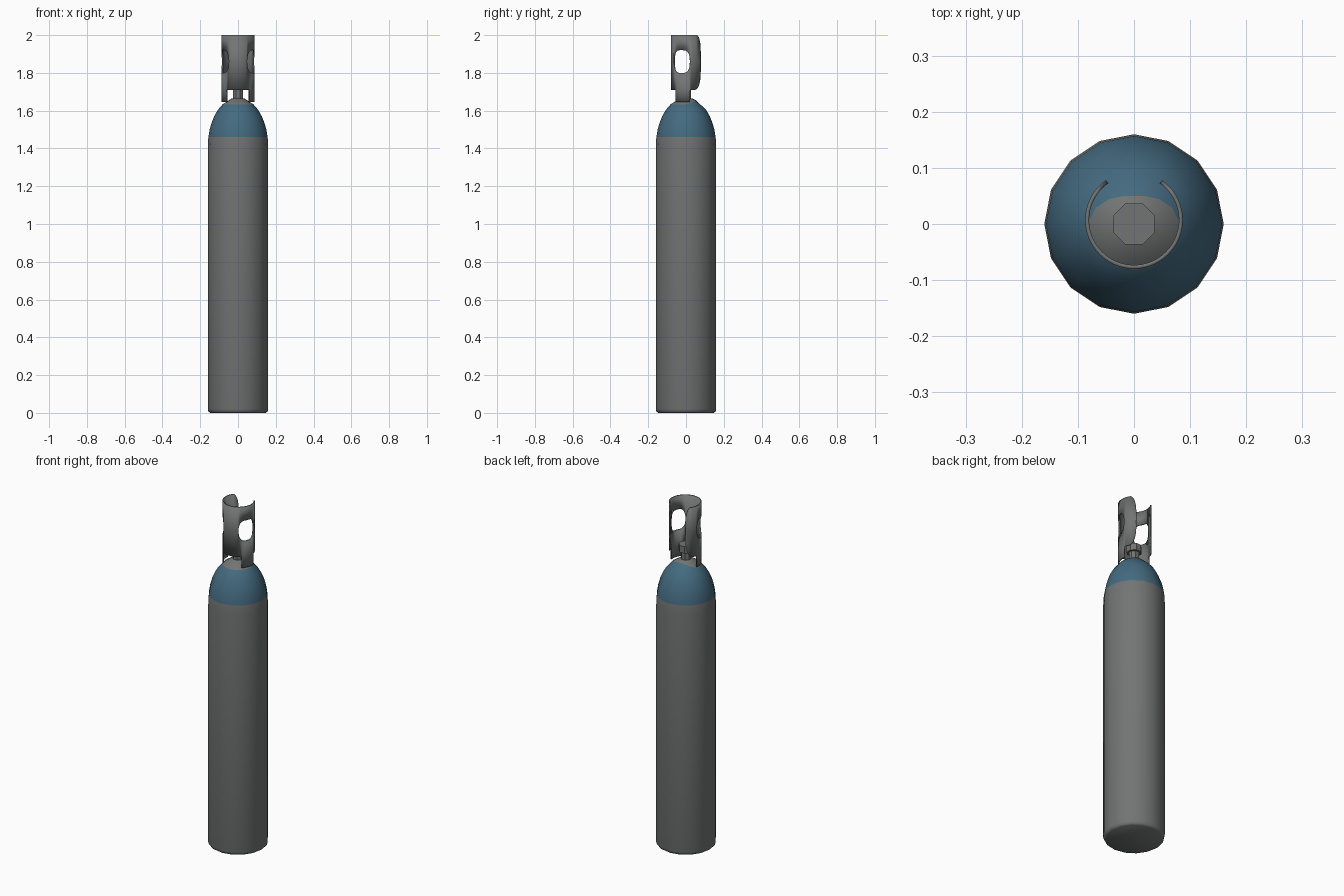
import bpy, bmesh
from math import sin, cos, radians, sqrt, pi

if "Cube" in bpy.data.objects:
    bpy.data.objects.remove(bpy.data.objects["Cube"])


def material(name, rgb):
    m = bpy.data.materials.new(name)
    m.use_nodes = True
    m.diffuse_color = (*rgb, 1)
    m.node_tree.nodes["Principled BSDF"].inputs["Base Color"].default_value = (*rgb, 1)
    return m


GREY = material("steel grey", (0.17, 0.178, 0.176))
BLUE = material("shoulder blue", (0.058, 0.145, 0.215))


def finish(name, bm, mats, angle=40):
    bmesh.ops.remove_doubles(bm, verts=bm.verts, dist=0.0001)
    bmesh.ops.recalc_face_normals(bm, faces=bm.faces)
    me = bpy.data.meshes.new(name)
    bm.to_mesh(me)
    bm.free()
    for m in mats:
        me.materials.append(m)
    ob = bpy.data.objects.new(name, me)
    bpy.context.collection.objects.link(ob)
    bpy.ops.object.select_all(action='DESELECT')
    ob.select_set(True)
    bpy.context.view_layer.objects.active = ob
    bpy.ops.object.shade_smooth_by_angle(angle=radians(angle))
    return ob


def lathe(name, rings, sides, mats, turn=0.0, angle=40):
    """Rings are (radius or radius function, height or height function, material)."""
    bm = bmesh.new()
    loops = []
    for rad, height, _ in rings:
        loop = []
        for i in range(sides):
            a = 2 * pi * i / sides + turn
            r = rad(a) if callable(rad) else rad
            z = height(r) if callable(height) else height
            loop.append(bm.verts.new((r * cos(a), r * sin(a), z)))
        loops.append(loop)
    for (lo, hi), ring in zip(zip(loops, loops[1:]), rings):
        for i in range(sides):
            j = (i + 1) % sides
            bm.faces.new((lo[i], lo[j], hi[j], hi[i])).material_index = ring[2]
    bm.faces.new(loops[0][::-1]).material_index = rings[0][2]
    bm.faces.new(loops[-1]).material_index = rings[-1][2]
    return finish(name, bm, mats, angle)


# Cylinder with a domed shoulder; the bare crown patch is narrower at the back
R, SPRING, RISE = 0.16, 1.41, 0.26


def dome(r):
    return SPRING + RISE * sqrt(max(0, 1 - (r / R) ** 2))


def crown(a):
    return 0.082 - 0.032 * max(0, sin(a)) ** 1.5


rings = [(0.147, 0, 0), (0.156, 0.006, 0), (R, 0.02, 0), (R, SPRING, 0), (0.157, 1.46, 1)]
rings += [(r, dome, 1) for r in (0.15, 0.14, 0.125, 0.105)]
rings += [(crown, dome, 0), (0.035, dome, 0), (0.01, dome, 0)]
lathe("cylinder_body", rings, 16, [GREY, BLUE], angle=60)

# Valve: narrow neck under an eight-sided cap
lathe("valve_neck", [(0.028, 1.65, 0), (0.028, 1.715, 0)], 8, [GREY], pi / 8)
lathe("valve_cap", [(0.04, 1.71, 0), (0.04, 1.75, 0)], 8, [GREY], pi / 8)

# Guard collar: a curved sheet, open at the back, with a handle hole and foot each side
CR, CY, MID = 0.087, 0.007, 1.86
HOLE, FOOT, END = (-56, 10), (-45, 10), 55


def hole(a):
    t = (2 * a - HOLE[0] - HOLE[1]) / (HOLE[1] - HOLE[0])
    return 0.06 * sqrt(max(0, 1 - t ** 4))


def rounding(a, start, depth):
    t = max(0, (a - start) / (END - start))
    return depth * (1 - sqrt(max(0, 1 - t * t)))


def top(a):
    return 2.0 - rounding(a, 35, 0.09)


def bottom(a):
    return 1.71 + rounding(a, 28, 0.1)


bm = bmesh.new()


def band(angles, low, high):
    for side in (1, -1):
        cols = []
        for a in angles:
            x, y = side * CR * cos(radians(a)), CY + CR * sin(radians(a))
            cols.append([bm.verts.new((x, y, f(a))) for f in (low, high)])
        for p, q in zip(cols, cols[1:]):
            bm.faces.new((p[0], q[0], q[1], p[1]) if side > 0 else (p[1], q[1], q[0], p[0]))


angles = sorted(set(range(-90, END, 5)) | {-56, -54, -52, 8, 52, 54, END})
band(angles, bottom, lambda a: MID - hole(a))
band(angles, lambda a: MID + hole(a), top)
band([a for a in angles if FOOT[0] <= a <= FOOT[1]], lambda a: 1.645, bottom)
collar = finish("guard_collar", bm, [GREY])
solid = collar.modifiers.new("sheet thickness", 'SOLIDIFY')
solid.thickness = 0.007
solid.offset = -1
